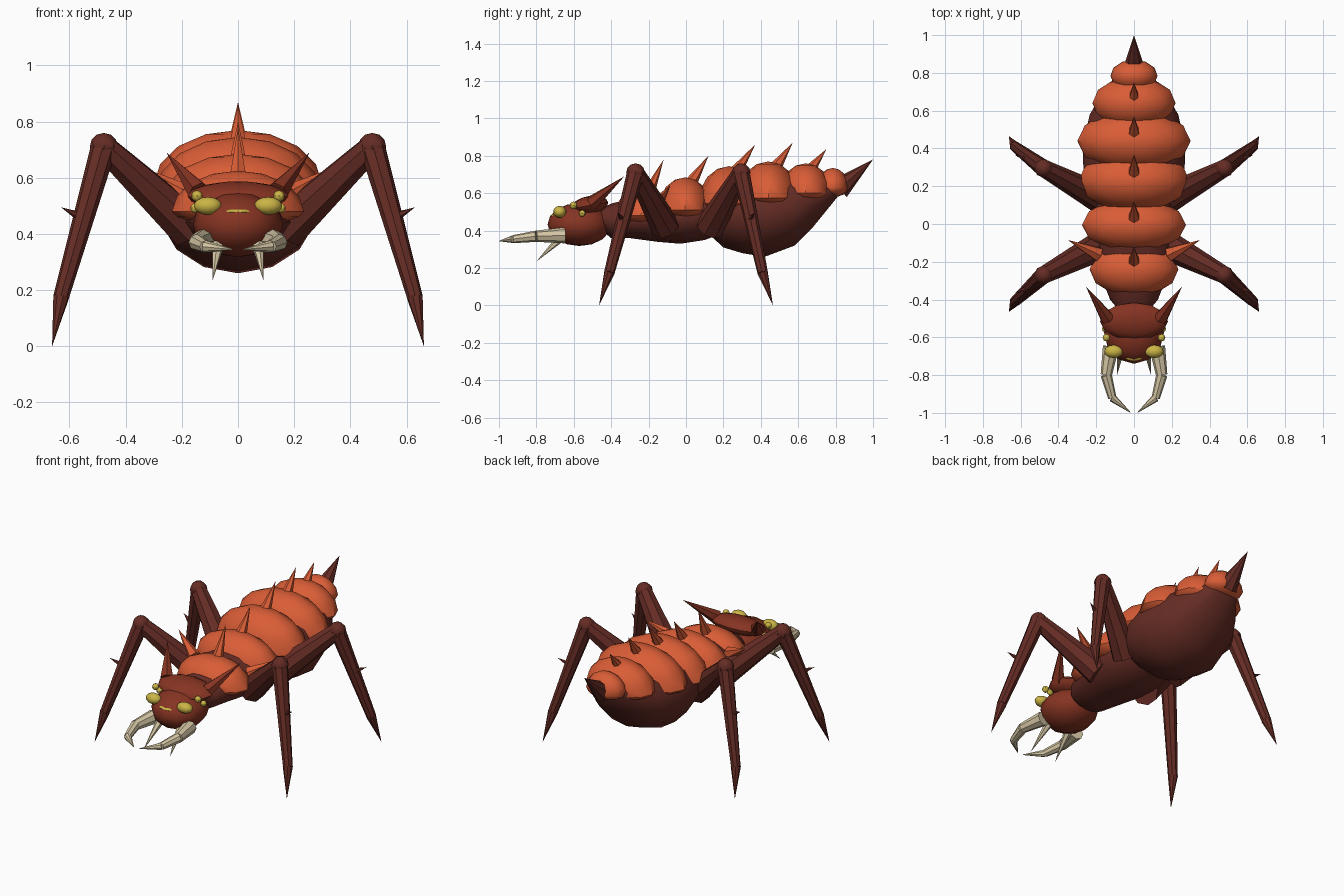
import bpy, bmesh, math
from mathutils import Vector, Matrix

cube = bpy.data.objects.get("Cube")
if cube:
    bpy.data.objects.remove(cube)


def material(name, rgb):
    m = bpy.data.materials.new(name)
    m.use_nodes = True
    m.diffuse_color = (*rgb, 1)
    m.node_tree.nodes["Principled BSDF"].inputs["Base Color"].default_value = (*rgb, 1)
    return m


ORANGE = material("orange shell", (0.70, 0.11, 0.037))
RED = material("dark red head", (0.24, 0.034, 0.016))
BROWN = material("dark brown", (0.13, 0.025, 0.018))
YELLOW = material("yellow eyes", (0.60, 0.46, 0.06))
BONE = material("bone", (0.68, 0.58, 0.38))
parts = []


def finish(name, bm, mat):
    bmesh.ops.recalc_face_normals(bm, faces=bm.faces)
    me = bpy.data.meshes.new(name)
    bm.to_mesh(me)
    bm.free()
    me.materials.append(mat)
    ob = bpy.data.objects.new(name, me)
    bpy.context.collection.objects.link(ob)
    parts.append(ob)
    return ob


def ball(name, centre, radii, mat, under=None, tilt=0, seg=12, rings=8):
    """Ellipsoid; 'under' flattens the lower half."""
    bm = bmesh.new()
    bmesh.ops.create_uvsphere(bm, u_segments=seg, v_segments=rings, radius=1)
    for v in bm.verts:
        rz = under if under and v.co.z < 0 else radii[2]
        v.co = Vector((v.co.x * radii[0], v.co.y * radii[1], v.co.z * rz))
    bm.transform(Matrix.Translation(centre) @ Matrix.Rotation(math.radians(tilt), 4, 'X'))
    return finish(name, bm, mat)


def cone(name, a, b, ra, rb, mat, sides=8):
    """Tapered limb between two points."""
    a, b = Vector(a), Vector(b)
    bm = bmesh.new()
    bmesh.ops.create_cone(bm, cap_ends=True, segments=sides, radius1=ra,
                          radius2=rb, depth=(b - a).length)
    bmesh.ops.remove_doubles(bm, verts=bm.verts, dist=1e-5)
    rot = (b - a).to_track_quat('Z', 'Y').to_matrix().to_4x4()
    bm.transform(Matrix.Translation((a + b) / 2) @ rot)
    return finish(name, bm, mat)


def loft(name, stations, mat, sides=14):
    """Body lofted along y from (y, bottom, top, half width)."""
    bm = bmesh.new()
    rings = []
    for y, lo, hi, rx in stations:
        ring = []
        for i in range(sides):
            t = math.tau * i / sides
            ring.append(bm.verts.new((rx * math.sin(t), y,
                                      (lo + hi) / 2 - (hi - lo) / 2 * math.cos(t))))
        rings.append(ring)
    for p, q in zip(rings, rings[1:]):
        for i in range(sides):
            j = (i + 1) % sides
            bm.faces.new((p[i], p[j], q[j], q[i]))
    bm.faces.new(rings[0])
    bm.faces.new(rings[-1])
    return finish(name, bm, mat)


# Dark soft body under the shell
loft("thorax", [(-.46, .41, .51, .08), (-.40, .36, .545, .13), (-.30, .36, .57, .17),
                (-.15, .34, .60, .20), (-.03, .33, .62, .21), (.10, .35, .62, .20),
                (.18, .38, .60, .15)], BROWN)
loft("abdomen", [(.08, .43, .56, .10), (.13, .375, .64, .19), (.20, .31, .68, .25),
                 (.30, .28, .70, .275), (.42, .26, .71, .28), (.58, .32, .70, .24),
                 (.68, .42, .70, .18), (.81, .58, .68, .08)], BROWN)

# Overlapping shell plates: y, widest height, half width, half length, top
plates = [(-.24, .48, .235, .145, .625), (-.005, .51, .275, .145, .685),
          (.23, .545, .295, .165, .745), (.44, .575, .30, .165, .77),
          (.64, .60, .22, .14, .76), (.785, .63, .125, .085, .735)]
for i, (y, z, rx, ry, top) in enumerate(plates):
    ball(f"shell_plate_{i + 1}", (0, y, z), (rx, ry, top - z), ORANGE, under=.05)

# Spikes along the back: base y, base z, tip y, tip z
spikes = [(-.20, .60, -.12, .78), (.03, .66, .12, .80), (.27, .72, .37, .86),
          (.48, .74, .57, .87), (.66, .72, .75, .835)]
for i, (y, z, ty, tz) in enumerate(spikes):
    cone(f"back_spike_{i + 1}", (0, y, z), (0, ty, tz), .033, 0, ORANGE, 6)
cone("tail_spike", (0, .82, .625), (0, 1, .78), .06, 0, BROWN)

# Head
ball("head", (0, -.57, .433), (.16, .17, .115), RED)
ball("head_crest", (0, -.515, .535), (.18, .10, .05), RED, tilt=10)
ball("middle_eye", (0, -.70, .478), (.05, .025, .012), YELLOW)

for side, s in (("left", 1), ("right", -1)):
    # Eyes and horns
    ball(f"{side}_main_eye", (s * .107, -.675, .50), (.05, .035, .032), YELLOW)
    ball(f"{side}_upper_eye", (s * .146, -.602, .535), (.02, .02, .02), YELLOW, seg=8, rings=6)
    ball(f"{side}_lower_eye", (s * .152, -.555, .492), (.018, .018, .018), YELLOW, seg=8, rings=6)
    cone(f"{side}_horn", (s * .14, -.50, .55), (s * .255, -.33, .69), .04, 0, RED, 6)
    cone(f"{side}_shoulder_spike", (s * .19, -.16, .54), (s * .35, -.085, .64), .04, 0, ORANGE, 6)

    # Curved jaws and short fangs
    jaw = [((s * .122, -.65, .375), .043), ((s * .147, -.80, .37), .03),
           ((s * .115, -.92, .355), .022), ((s * .02, -.997, .345), .002)]
    for i, ((a, ra), (b, rb)) in enumerate(zip(jaw, jaw[1:])):
        cone(f"{side}_jaw_{i + 1}", a, b, ra, rb, BONE)
    cone(f"{side}_fang", (s * .07, -.66, .37), (s * .09, -.80, .235), .024, 0, BONE, 6)

    # Legs
    for end, f, hip_y, knee_y in (("front", -1, -.11, -.27), ("back", 1, .13, .295)):
        leg = f"{side}_{end}"
        hip, knee = (s * .17, hip_y, .42), (s * .478, knee_y, .71)
        ankle, toe = (s * .63, f * .41, .175), (s * .662, f * .465, 0)
        cone(leg + "_thigh", hip, knee, .08, .046, BROWN)
        ball(leg + "_knee", knee, (.05, .05, .05), BROWN, seg=8, rings=6)
        cone(leg + "_shin", knee, ankle, .046, .028, BROWN)
        cone(leg + "_claw", ankle, toe, .029, 0, BROWN)
        cone(leg + "_spur", (s * .56, f * .34, .46), (s * .63, f * .365, .495), .018, 0, BROWN, 6)

# Smooth shading with sharp rims kept
bpy.ops.object.select_all(action='DESELECT')
for ob in parts:
    ob.select_set(True)
bpy.context.view_layer.objects.active = parts[0]
bpy.ops.object.shade_smooth_by_angle(angle=math.radians(42))
